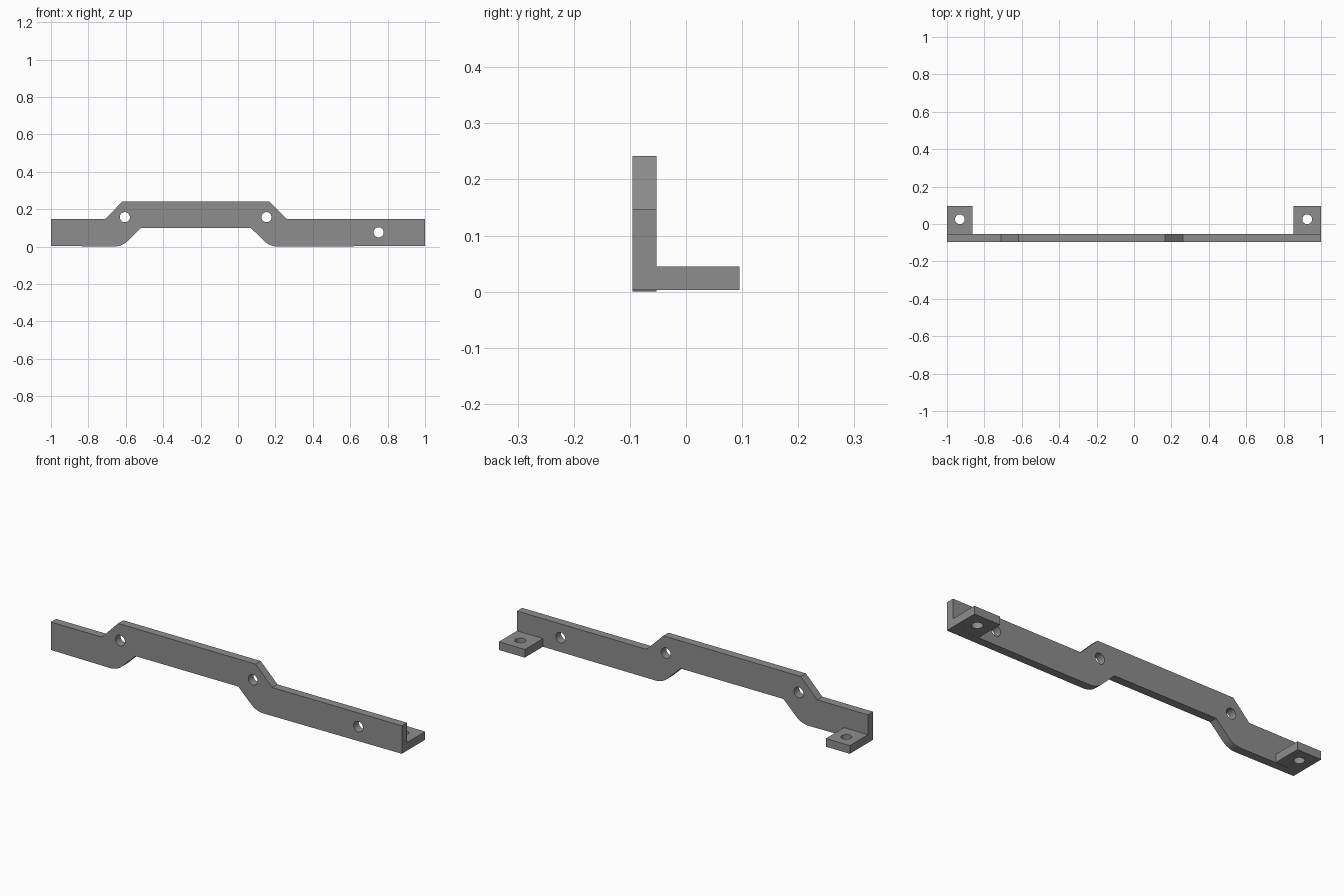
import bpy, bmesh, math
from mathutils import Vector

if "Cube" in bpy.data.objects:
    bpy.data.objects.remove(bpy.data.objects["Cube"])

steel = bpy.data.materials.new("grey_steel")
steel.diffuse_color = (0.27, 0.27, 0.27, 1)
steel.use_nodes = True
steel.node_tree.nodes["Principled BSDF"].inputs["Base Color"].default_value = steel.diffuse_color

Y_FRONT, Y_INNER, Y_BACK = -0.095, -0.053, 0.095
Z_BASE, Z_TAB = 0.003, 0.045


def prism(name, points, depth):
    """Extrude a closed planar outline along a vector."""
    bm = bmesh.new()
    face = bm.faces.new([bm.verts.new(p) for p in points])
    out = bmesh.ops.extrude_face_region(bm, geom=[face])
    moved = [g for g in out["geom"] if isinstance(g, bmesh.types.BMVert)]
    bmesh.ops.translate(bm, verts=moved, vec=depth)
    bmesh.ops.recalc_face_normals(bm, faces=bm.faces)
    mesh = bpy.data.meshes.new(name)
    bm.to_mesh(mesh)
    bm.free()
    mesh.materials.append(steel)
    obj = bpy.data.objects.new(name, mesh)
    bpy.context.collection.objects.link(obj)
    return obj


def bend(p0, corner, p1, steps=6):
    """Rounded corner between two points of an outline."""
    p0, corner, p1 = Vector(p0), Vector(corner), Vector(p1)
    return [tuple(p0 * (1 - t) ** 2 + corner * 2 * t * (1 - t) + p1 * t * t)
            for t in (i / steps for i in range(steps + 1))]


def combine(target, other, operation):
    """Apply a boolean and remove the helper."""
    mod = target.modifiers.new(operation.lower(), "BOOLEAN")
    mod.operation, mod.solver, mod.object = operation, "EXACT", other
    bpy.context.view_layer.objects.active = target
    bpy.ops.object.modifier_apply(modifier=mod.name)
    bpy.data.objects.remove(other, do_unlink=True)


def drill(target, centre, radius, depth, vertical):
    """Cut a round hole along z or y."""
    ring = []
    for i in range(32):
        a = 2 * math.pi * i / 32
        u, v = centre[0] + radius * math.cos(a), centre[1] + radius * math.sin(a)
        ring.append((u, v, -0.05) if vertical else (u, -0.15, v))
    cutter = prism("hole_cutter", ring, depth)
    combine(target, cutter, "DIFFERENCE")


# Upright bar with a raised middle and rounded lower bends
outline = [(-1, Z_BASE), (-1, 0.147), (-0.71, 0.147), (-0.617, 0.242),
           (0.167, 0.242), (0.262, 0.147), (1, 0.147), (1, Z_BASE)]
outline += bend((0.215, 0.0), (0.172, 0.0), (0.143, 0.027))
outline += [(0.068, 0.1), (-0.518, 0.1)]
outline += bend((-0.593, 0.027), (-0.622, 0.0), (-0.665, 0.0))
bracket = prism("bracket", [(x, Y_FRONT, z) for x, z in outline],
                (0, Y_INNER - Y_FRONT, 0))

# Mounting tabs at both ends, each with a vertical screw hole
for x0, x1, hole_x in ((-1, -0.863, -0.931), (0.852, 1, 0.926)):
    tab = prism("tab", [(x0, -0.075, Z_BASE), (x1, -0.075, Z_BASE),
                        (x1, Y_BACK, Z_BASE), (x0, Y_BACK, Z_BASE)],
                (0, 0, Z_TAB - Z_BASE))
    combine(bracket, tab, "UNION")
    drill(bracket, (hole_x, 0.025), 0.026, (0, 0, 0.2), True)

# Holes through the upright bar
for x, z in ((-0.605, 0.157), (0.152, 0.157), (0.752, 0.076)):
    drill(bracket, (x, z), 0.027, (0, 0.2, 0), False)

bpy.ops.object.select_all(action="DESELECT")
bracket.select_set(True)
bpy.context.view_layer.objects.active = bracket
bpy.ops.object.shade_smooth_by_angle(angle=math.radians(25))
